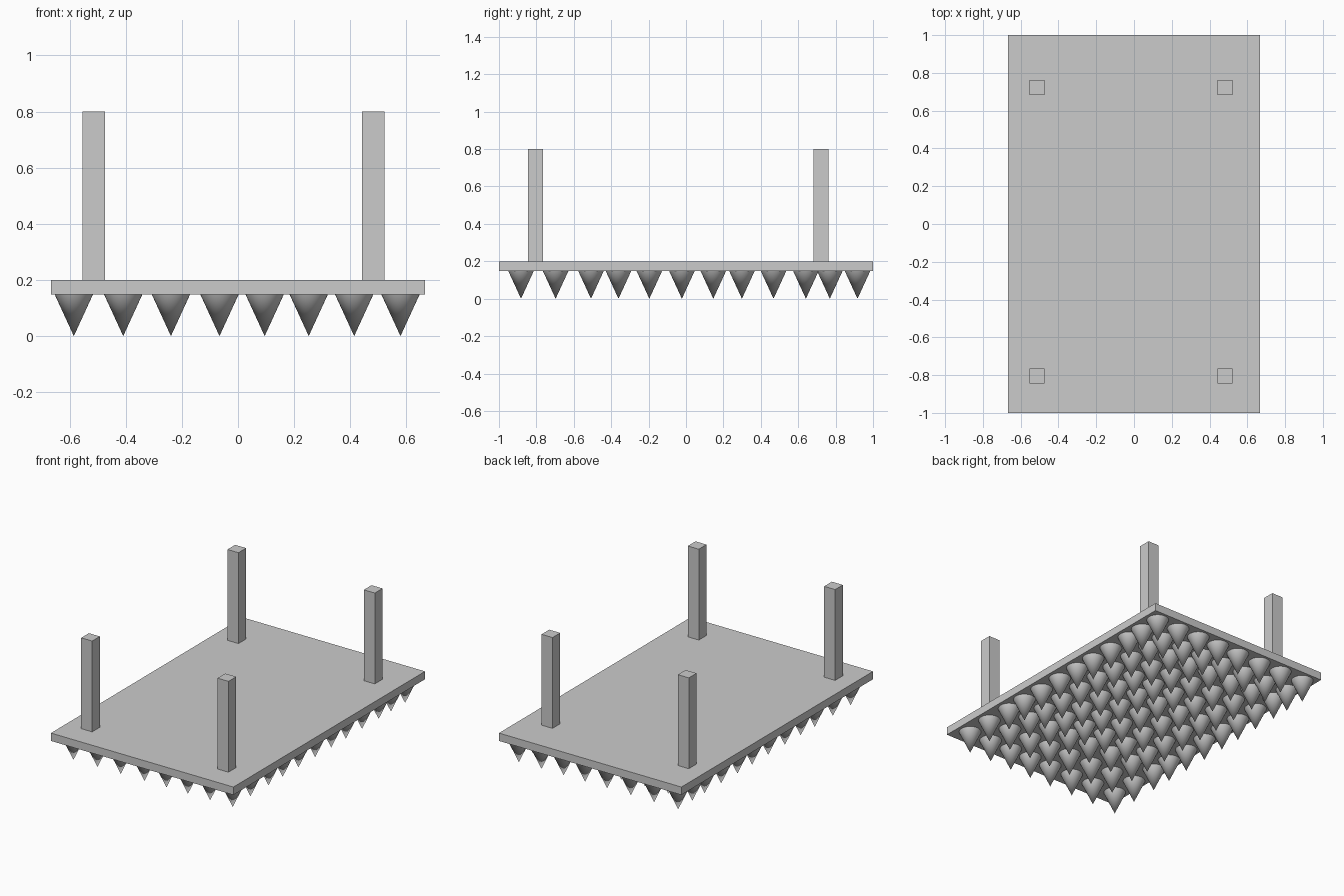
import bpy
import math

if "Cube" in bpy.data.objects:
    bpy.data.objects.remove(bpy.data.objects["Cube"])

PLATE_BOTTOM, PLATE_TOP, POST_TOP = 0.148, 0.2, 0.8


def box(name, x, y, z0, z1, sx, sy):
    bpy.ops.mesh.primitive_cube_add(size=1, location=(x, y, (z0 + z1) / 2))
    ob = bpy.context.object
    ob.name = name
    ob.scale = (sx, sy, z1 - z0)
    bpy.ops.object.transform_apply(location=False, rotation=False, scale=True)
    return ob


# Base plate
box("base_plate", 0, 0, PLATE_BOTTOM, PLATE_TOP, 1.333, 2)

# Four upright posts, slightly off centre on the plate
for side, x in (("left", -0.514), ("right", 0.482)):
    for end, y in (("front", -0.805), ("back", 0.722)):
        box(f"{end}_{side}_post", x, y, PLATE_TOP, POST_TOP, 0.08, 0.08)

# Spikes under the plate, in slightly uneven rows and columns
SPIKE_X = (-0.585, -0.409, -0.239, -0.066, 0.095, 0.252, 0.414, 0.579)
SPIKE_Y = (-0.882, -0.697, -0.508, -0.361, -0.196, -0.022,
           0.146, 0.299, 0.468, 0.641, 0.769, 0.917)

bpy.ops.mesh.primitive_cone_add(vertices=32, radius1=0.068, radius2=0,
                                depth=PLATE_BOTTOM, rotation=(math.pi, 0, 0))
first = bpy.context.object
bpy.ops.object.transform_apply(location=False, rotation=True, scale=False)
bpy.ops.object.shade_smooth_by_angle(angle=math.radians(40))
first.name = "spike"

for i, x in enumerate(SPIKE_X):
    for j, y in enumerate(SPIKE_Y):
        spike = first
        if i or j:
            spike = first.copy()
            bpy.context.collection.objects.link(spike)
        spike.name = f"spike_{i + 1}_{j + 1}"
        spike.location = (x, y, PLATE_BOTTOM / 2)
